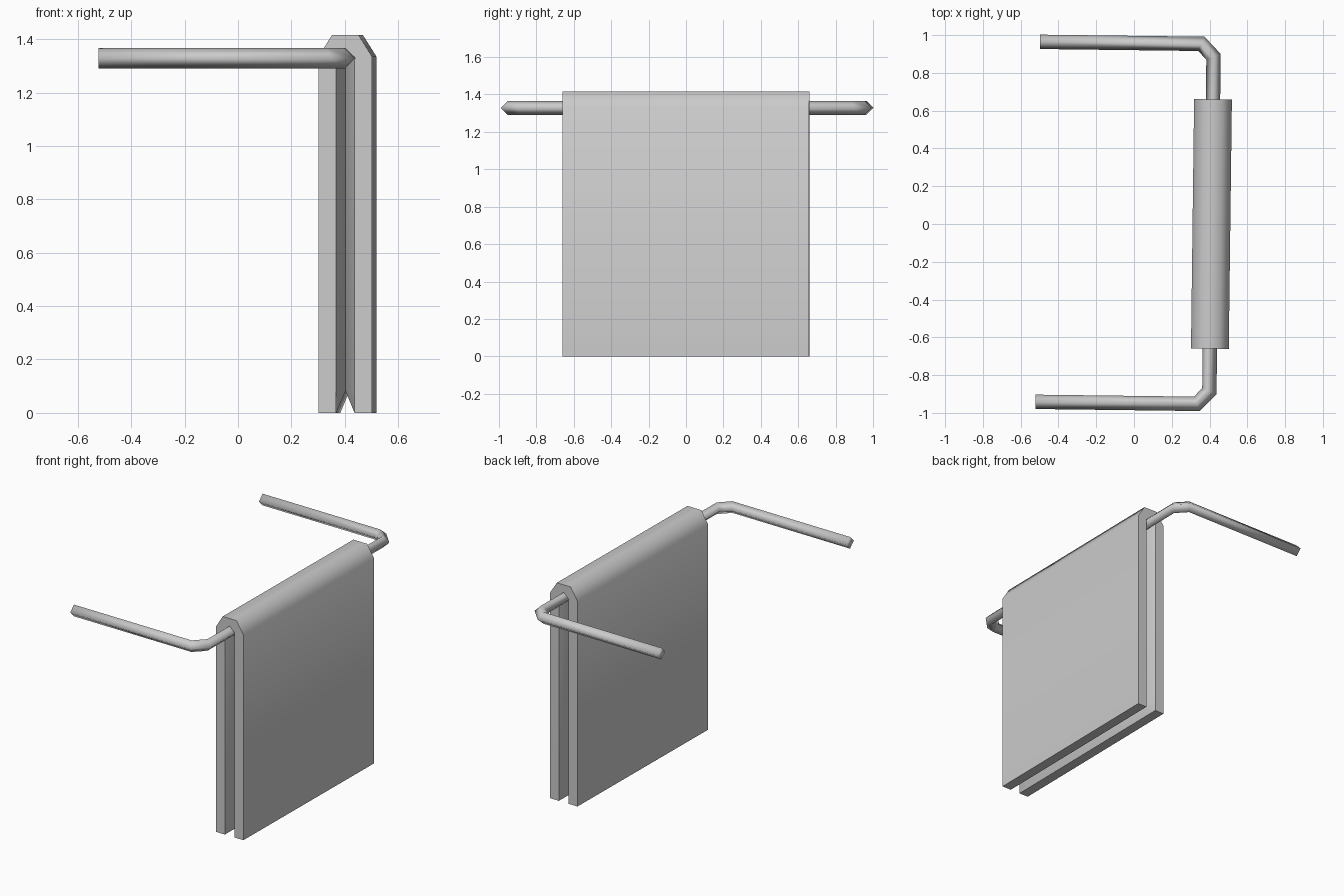
import bpy, bmesh, math
from mathutils import Vector

cube = bpy.data.objects.get("Cube")
if cube:
    bpy.data.objects.remove(cube, do_unlink=True)

grey = bpy.data.materials.new("plain grey")
grey.use_nodes = True
colour = (0.6, 0.6, 0.6, 1)
grey.diffuse_color = colour
bsdf = next(n for n in grey.node_tree.nodes if n.type == "BSDF_PRINCIPLED")
bsdf.inputs["Base Color"].default_value = colour


def loft(name, rings, smooth_angle):
    """Skin a list of equal-length point rings and cap both ends."""
    bm = bmesh.new()
    rows = [[bm.verts.new(p) for p in ring] for ring in rings]
    count = len(rows[0])
    for a, b in zip(rows, rows[1:]):
        for i in range(count):
            j = (i + 1) % count
            bm.faces.new((a[i], a[j], b[j], b[i]))
    bm.faces.new(rows[0])
    bm.faces.new(rows[-1])
    bmesh.ops.recalc_face_normals(bm, faces=bm.faces)
    mesh = bpy.data.meshes.new(name)
    bm.to_mesh(mesh)
    bm.free()
    mesh.materials.append(grey)
    obj = bpy.data.objects.new(name, mesh)
    bpy.context.collection.objects.link(obj)
    # the whole rack is turned very slightly
    obj.location.x = 0.41
    obj.rotation_euler.z = -0.0125
    bpy.ops.object.select_all(action="DESELECT")
    obj.select_set(True)
    bpy.context.view_layer.objects.active = obj
    bpy.ops.object.shade_smooth_by_angle(angle=math.radians(smooth_angle))
    return obj


# Folded towel: two hanging sheets that pinch together away from the rims
def towel_section(y, gap):
    half = [(0.05, 1.415), (0.1, 1.335), (0.1, 0), (0.035, 0),
            (gap, 0.08), (gap, 1.335)]
    outline = half + [(-x, z) for x, z in reversed(half)]
    return [(x, y, z) for x, z in outline]


pinch = 0.0005
loft("towel", [towel_section(y, g) for y, g in
               ((-0.66, 0.035), (-0.58, pinch), (0.58, pinch), (0.66, 0.035))], 60)

# Bent rail: diamond cross-section swept with mitred corners
half_path = [(-0.92, 0.953), (-0.065, 0.953), (0, 0.885)]
path = [Vector((x, -y)) for x, y in half_path]
path += [Vector((x, y)) for x, y in reversed(half_path)]
radius, height = 0.038, 1.328
rings = []
for i, p in enumerate(path):
    before = (p - path[i - 1]).normalized() if i else None
    after = (path[i + 1] - p).normalized() if i < len(path) - 1 else None
    before, after = before or after, after or before
    tangent = (before + after).normalized()
    side = Vector((-tangent.y, tangent.x)) * radius / tangent.dot(before)
    rings.append([(p.x + side.x, p.y + side.y, height),
                  (p.x, p.y, height + radius),
                  (p.x - side.x, p.y - side.y, height),
                  (p.x, p.y, height - radius)])
loft("rail", rings, 95)
